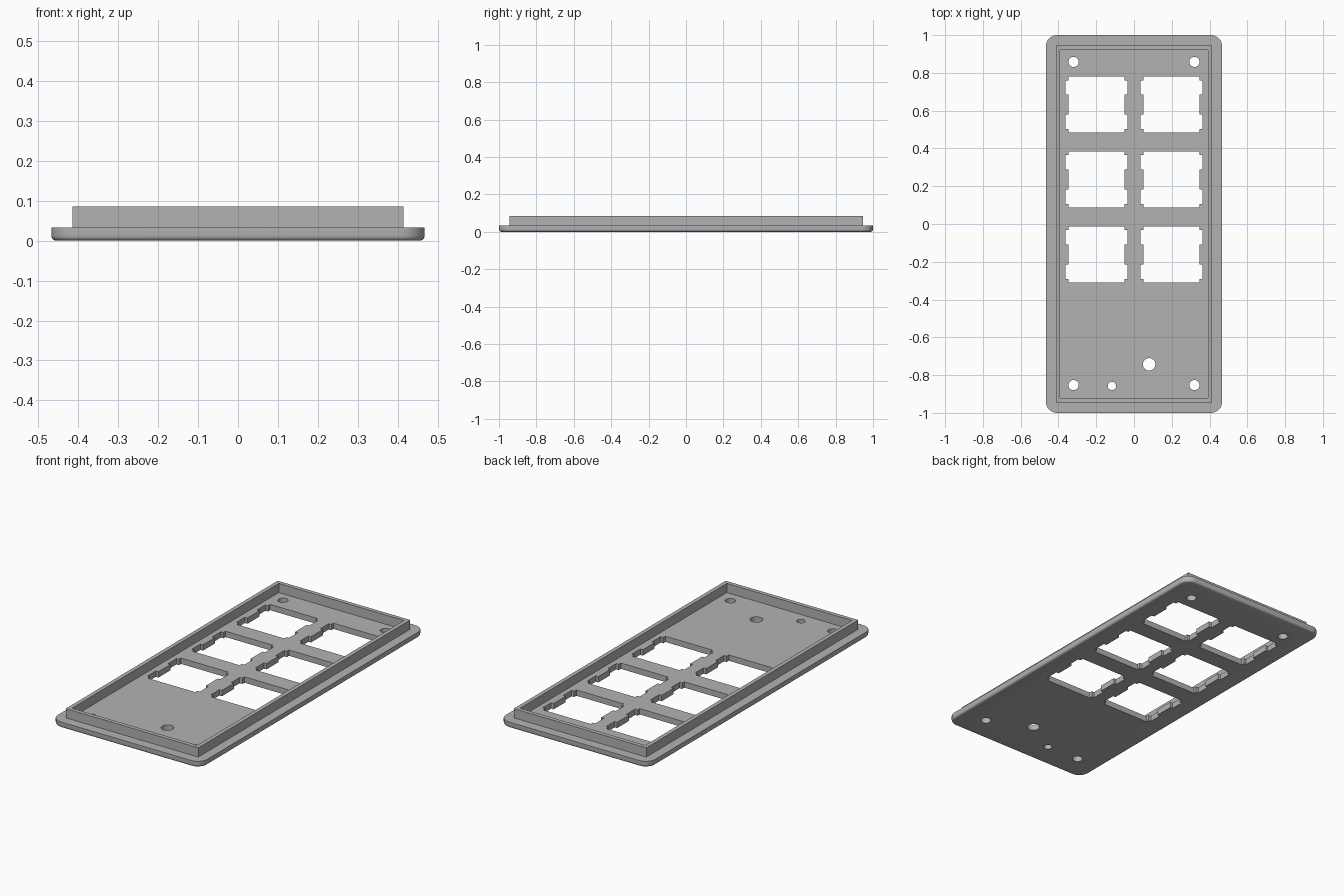
import bpy
import bmesh
from math import sin, cos, pi, radians

if "Cube" in bpy.data.objects:
    bpy.data.objects.remove(bpy.data.objects["Cube"], do_unlink=True)

PLATE_TOP, WALL_TOP = 0.033, 0.085

grey = bpy.data.materials.new("light grey plastic")
grey.use_nodes = True
colour = (0.45, 0.45, 0.45, 1)
grey.diffuse_color = colour
grey.node_tree.nodes["Principled BSDF"].inputs["Base Color"].default_value = colour


def rounded_rect(hx, hy, r, steps=8):
    """Counter-clockwise outline of a rectangle with rounded corners."""
    pts = []
    for i, (sx, sy) in enumerate([(1, 1), (-1, 1), (-1, -1), (1, -1)]):
        for k in range(steps + 1):
            a = (i + k / steps) * pi / 2
            pts.append((sx * (hx - r) + r * cos(a), sy * (hy - r) + r * sin(a)))
    return pts


def circle(x, y, r, n=32):
    return [(x + r * cos(2 * pi * i / n), y + r * sin(2 * pi * i / n)) for i in range(n)]


def switch_outline(cx, cy):
    """Square opening with two shallow notches on each side."""
    h, notch, lo, hi = 0.148, 0.164, 0.053, 0.129
    side = [(h, -h), (h, -hi), (notch, -hi), (notch, -lo), (h, -lo),
            (h, lo), (notch, lo), (notch, hi), (h, hi), (h, h)]
    return [(cx + s * x, cy + s * y) for s in (1, -1) for x, y in side]


def loft(bm, sections):
    """Closed solid through (outline, z) sections."""
    rings = [[bm.verts.new((x, y, z)) for x, y in pts] for pts, z in sections]
    for a, b in zip(rings, rings[1:]):
        for i in range(len(a)):
            j = (i + 1) % len(a)
            bm.faces.new((a[i], a[j], b[j], b[i]))
    bm.faces.new(rings[0][::-1])
    bm.faces.new(rings[-1])


def make_object(name, bm):
    bmesh.ops.recalc_face_normals(bm, faces=bm.faces)
    mesh = bpy.data.meshes.new(name)
    bm.to_mesh(mesh)
    bm.free()
    mesh.materials.append(grey)
    ob = bpy.data.objects.new(name, mesh)
    bpy.context.collection.objects.link(ob)
    return ob


def select(ob):
    bpy.ops.object.select_all(action='DESELECT')
    ob.select_set(True)
    bpy.context.view_layer.objects.active = ob


# Face plate with a rounded lower edge
bm = bmesh.new()
fillet, steps = 0.012, 4
sections = []
for k in range(steps + 1):
    a = k / steps * pi / 2
    inset = fillet * (1 - sin(a))
    sections.append((rounded_rect(0.467 - inset, 1 - inset, 0.06 - inset),
                     fillet * (1 - cos(a))))
sections.append((rounded_rect(0.467, 1, 0.06), PLATE_TOP))
loft(bm, sections)
plate = make_object("face_plate", bm)

# Openings: six switches, four screws, a knob and an indicator
openings = [switch_outline(x, y) for x in (-0.198, 0.198) for y in (0.632, 0.235, -0.162)]
openings += [circle(x, y, 0.027) for x in (-0.32, 0.32) for y in (-0.853, 0.858)]
openings += [circle(0.08, -0.743, 0.033), circle(-0.117, -0.857, 0.022)]
bm = bmesh.new()
for pts in openings:
    loft(bm, [(pts, -0.1), (pts, 0.2)])
cutter = make_object("opening_cutter", bm)
cutter.hide_render = True

select(plate)
cut = plate.modifiers.new("openings", 'BOOLEAN')
cut.operation = 'DIFFERENCE'
cut.solver = 'EXACT'
cut.object = cutter
bpy.ops.object.modifier_apply(modifier=cut.name)
bpy.data.objects.remove(cutter, do_unlink=True)
bpy.ops.object.shade_smooth_by_angle(angle=radians(30))

# Upright wall around the back of the plate
bm = bmesh.new()
loops = []
for hx, hy in ((0.414, 0.945), (0.391, 0.922)):
    corners = [(hx, hy), (-hx, hy), (-hx, -hy), (hx, -hy)]
    loops.append([[bm.verts.new((x, y, z)) for x, y in corners]
                  for z in (PLATE_TOP - 0.003, WALL_TOP)])
(ob_, ot), (ib, it) = loops
for a, b in ((ob_, ot), (ot, it), (it, ib), (ib, ob_)):
    for i in range(4):
        j = (i + 1) % 4
        bm.faces.new((a[i], a[j], b[j], b[i]))
make_object("rim_wall", bm)
